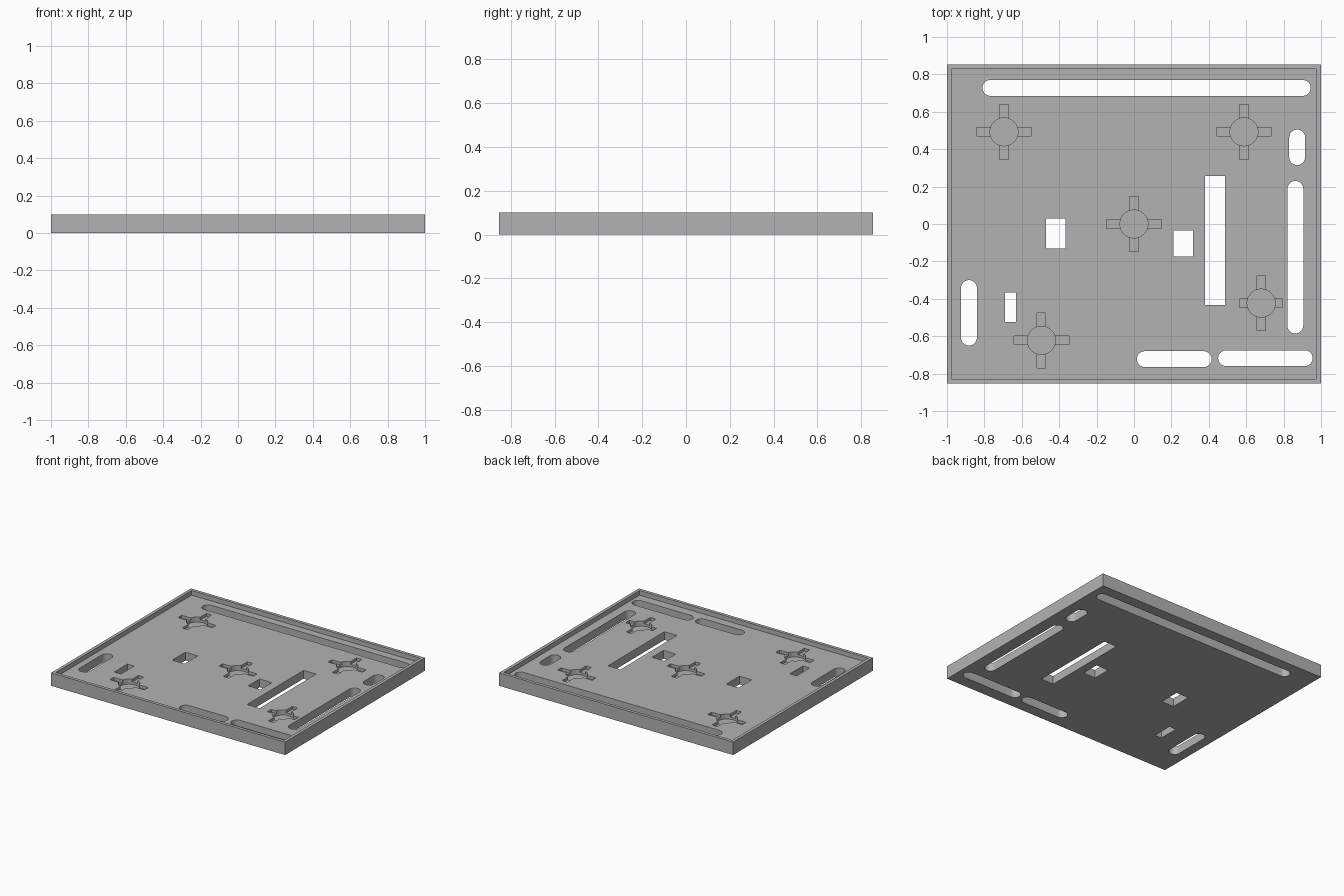
import bpy
import bmesh
from math import cos, sin, pi

HEIGHT, FLOOR = 0.1, 0.064
HALF_X, HALF_Y, RIM = 1.0, 0.853, 0.024

if "Cube" in bpy.data.objects:
    bpy.data.objects.remove(bpy.data.objects["Cube"], do_unlink=True)

grey = bpy.data.materials.new("plain grey")
grey.use_nodes = True
colour = (0.45, 0.45, 0.45, 1)
grey.diffuse_color = colour
grey.node_tree.nodes["Principled BSDF"].inputs["Base Color"].default_value = colour


def prism(name, outline, z0, z1):
    """Extrude a flat outline from z0 to z1."""
    bm = bmesh.new()
    face = bm.faces.new([bm.verts.new((x, y, z0)) for x, y in outline])
    new = bmesh.ops.extrude_face_region(bm, geom=[face])["geom"]
    bmesh.ops.translate(bm, vec=(0, 0, z1 - z0),
                        verts=[v for v in new if isinstance(v, bmesh.types.BMVert)])
    bmesh.ops.recalc_face_normals(bm, faces=bm.faces)
    mesh = bpy.data.meshes.new(name)
    bm.to_mesh(mesh)
    bm.free()
    mesh.materials.append(grey)
    obj = bpy.data.objects.new(name, mesh)
    bpy.context.collection.objects.link(obj)
    return obj


def rectangle(x0, x1, y0, y1):
    return [(x0, y0), (x1, y0), (x1, y1), (x0, y1)]


def arc(cx, cy, r, start, sweep, steps):
    return [(cx + r * cos(start + sweep * i / steps),
             cy + r * sin(start + sweep * i / steps)) for i in range(steps + 1)]


def slot(x0, x1, y0, y1):
    """Long outline with fully rounded ends."""
    r = min(x1 - x0, y1 - y0) / 2
    if x1 - x0 > y1 - y0:
        cy = (y0 + y1) / 2
        return arc(x1 - r, cy, r, -pi / 2, pi, 16) + arc(x0 + r, cy, r, pi / 2, pi, 16)
    cx = (x0 + x1) / 2
    return arc(cx, y1 - r, r, 0, pi, 16) + arc(cx, y0 + r, r, pi, pi, 16)


def cross(cx, cy, ax, ay, w):
    """Plus-shaped outline with arms ax and ay long."""
    return [(cx + x, cy + y) for x, y in (
        (w, -w), (ax, -w), (ax, w), (w, w), (w, ay), (-w, ay),
        (-w, w), (-ax, w), (-ax, -w), (-w, -w), (-w, -ay), (w, -ay))]


tray = prism("tray", rectangle(-HALF_X, HALF_X, -HALF_Y, HALF_Y), 0, HEIGHT)


def cut(outline, bottom):
    cutter = prism("cutter", outline, bottom, HEIGHT + 0.1)
    cutter.hide_render = True
    mod = tray.modifiers.new("cut", 'BOOLEAN')
    mod.operation = 'DIFFERENCE'
    mod.solver = 'EXACT'
    mod.object = cutter
    cutters.append(cutter)


cutters = []

# Sunken floor inside the thin rim
cut(rectangle(-HALF_X + RIM, HALF_X - RIM, -HALF_Y + RIM, HALF_Y - RIM), FLOOR)

# Rounded slots through the floor
for box in ((-0.81, 0.945, 0.685, 0.77), (0.83, 0.915, 0.315, 0.505),
            (0.82, 0.905, -0.585, 0.23), (-0.925, -0.84, -0.65, -0.3),
            (0.015, 0.415, -0.765, -0.68), (0.45, 0.955, -0.76, -0.675)):
    cut(slot(*box), -0.1)

# Square-cornered windows through the floor
for box in ((-0.47, -0.365, -0.13, 0.03), (0.21, 0.315, -0.175, -0.035),
            (0.38, 0.487, -0.432, 0.257), (-0.69, -0.632, -0.523, -0.365)):
    cut(rectangle(*box), -0.1)

# Blind pockets: a deep round well with four shallower arms
for cx, cy, ax in ((-0.695, 0.493, 0.147), (0.588, 0.493, 0.147), (0, 0, 0.147),
                   (-0.495, -0.622, 0.147), (0.68, -0.423, 0.115)):
    cut(cross(cx, cy, ax, 0.147, 0.023), FLOOR - 0.022)
    cut(arc(cx, cy, 0.075, 0, 2 * pi * 47 / 48, 47), FLOOR - 0.04)

# Bake the cuts and drop the cutters
graph = bpy.context.evaluated_depsgraph_get()
baked = bpy.data.meshes.new_from_object(tray.evaluated_get(graph))
tray.modifiers.clear()
tray.data = baked
baked.name = "tray"
for cutter in cutters:
    bpy.data.objects.remove(cutter, do_unlink=True)

# Smooth the curved walls, keep the edges crisp
bpy.ops.object.select_all(action='DESELECT')
tray.select_set(True)
bpy.context.view_layer.objects.active = tray
bpy.ops.object.shade_smooth_by_angle(angle=pi / 6)
